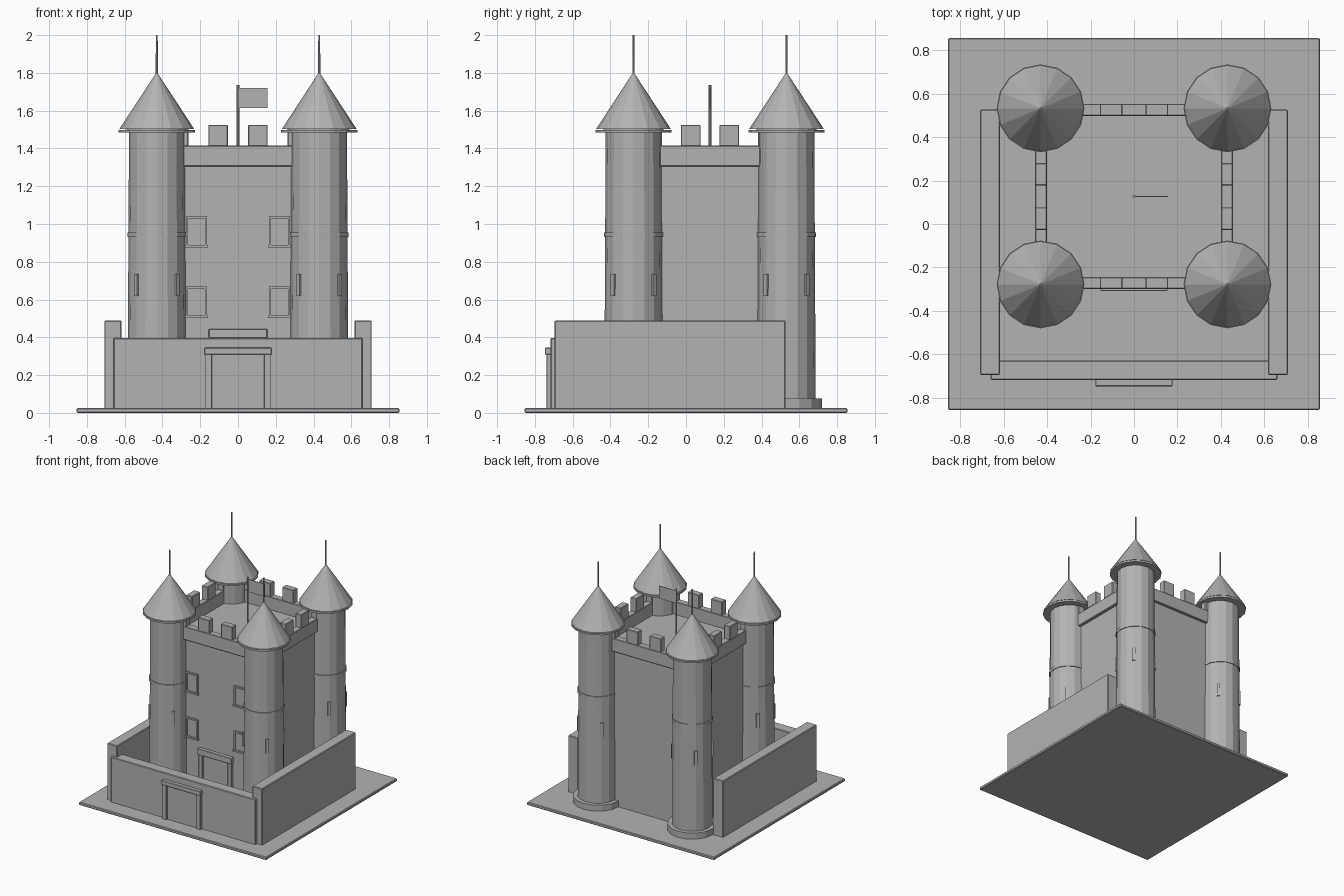
import bpy, math

if "Cube" in bpy.data.objects:
    bpy.data.objects.remove(bpy.data.objects["Cube"])

stone = bpy.data.materials.new("stone_grey")
stone.diffuse_color = (0.45, 0.45, 0.45, 1)
stone.use_nodes = True
stone.node_tree.nodes["Principled BSDF"].inputs["Base Color"].default_value = stone.diffuse_color

CY = 0.127                 # centre of the keep in y
KX, KY = 0.43, 0.405       # half sizes of the keep, towers on its corners


def finish(ob, name):
    ob.name = name
    ob.data.materials.append(stone)
    return ob


def box(name, x0, x1, y0, y1, z0, z1, bevel=0.0):
    bpy.ops.mesh.primitive_cube_add(size=1, location=((x0 + x1) / 2, (y0 + y1) / 2, (z0 + z1) / 2))
    ob = finish(bpy.context.object, name)
    ob.scale = (x1 - x0, y1 - y0, z1 - z0)
    bpy.ops.object.transform_apply(location=False, rotation=False, scale=True)
    if bevel:
        m = ob.modifiers.new("edge", "BEVEL")
        m.width, m.segments = bevel, 1
    return ob


def cone(name, x, y, z0, z1, r0, r1, sides=16):
    bpy.ops.mesh.primitive_cone_add(vertices=sides, radius1=r0, radius2=r1, depth=z1 - z0,
                                    location=(x, y, (z0 + z1) / 2))
    return finish(bpy.context.object, name)


# ground plate
box("base_plate", -0.855, 0.855, -0.855, 0.855, 0, 0.025, 0.005)

# outer walls
for s in (-1, 1):
    a, b = sorted((s * 0.617, s * 0.708))
    box("side_wall", a, b, -0.695, 0.527, 0.02, 0.49, 0.005)
box("front_wall", -0.66, 0.66, -0.717, -0.627, 0.02, 0.397, 0.005)


# doorways: panel, two posts and a lintel on a wall face at y
def doorway(name, y, half, top, lintel_half, lintel_top):
    box(name + "_panel", -half, half, y - 0.008, y + 0.02, 0.02, top)
    for s in (-1, 1):
        a, b = sorted((s * half, s * (half + 0.035)))
        box(name + "_post", a, b, y - 0.022, y + 0.02, 0.02, top + 0.005, 0.002)
    box(name + "_lintel", -lintel_half, lintel_half, y - 0.03, y + 0.02, top, lintel_top, 0.003)


doorway("gate", -0.717, 0.138, 0.308, 0.178, 0.345)
doorway("keep_door", CY - KY, 0.115, 0.395, 0.155, 0.445)

# keep body
box("keep", -KX, KX, CY - KY, CY + KY, 0.02, 1.31)

# parapet and merlons, overhanging the keep a little
OX, OY, T = 0.455, 0.426, 0.055
for s in (-1, 1):
    y0, y1 = sorted((CY + s * OY, CY + s * (OY - T)))
    x0, x1 = sorted((s * OX, s * (OX - T)))
    box("parapet_long", -OX, OX, y0, y1, 1.305, 1.415, 0.004)
    box("parapet_side", x0, x1, CY - OY, CY + OY, 1.305, 1.415, 0.004)
    for k in (-3, -1, 1, 3):
        cx, cy = k * 0.105, CY + k * 0.102
        box("merlon_long", cx - 0.052, cx + 0.052, y0, y1, 1.412, 1.525, 0.004)
        box("merlon_side", x0, x1, cy - 0.052, cy + 0.052, 1.412, 1.525, 0.004)

# framed windows with sills on the front of the keep
yf = CY - KY
for x in (-0.22, 0.22):
    for z in (0.512, 0.885):
        box("window_pane", x - 0.045, x + 0.045, yf - 0.005, yf + 0.01, z, z + 0.148)
        for s in (-1, 1):
            a, b = sorted((x + s * 0.045, x + s * 0.055))
            box("window_jamb", a, b, yf - 0.014, yf + 0.01, z, z + 0.155)
        box("window_head", x - 0.055, x + 0.055, yf - 0.014, yf + 0.01, z + 0.145, z + 0.157)
        box("window_sill", x - 0.06, x + 0.06, yf - 0.02, yf + 0.01, z - 0.01, z + 0.003)

# corner towers
for sx in (-1, 1):
    for sy in (-1, 1):
        x, y = sx * KX, CY + sy * KY
        cone("tower_shaft", x, y, 0.02, 1.49, 0.155, 0.147)
        cone("tower_foot", x, y, 0.02, 0.075, 0.187, 0.187)
        cone("tower_band", x, y, 0.93, 0.955, 0.156, 0.156)
        cone("roof_eave", x, y, 1.484, 1.498, 0.202, 0.202)
        cone("tower_roof", x, y, 1.503, 1.805, 0.198, 0.0)
        cone("roof_neck", x, y, 1.49, 1.51, 0.16, 0.16)
        cone("roof_spire", x, y, 1.78, 2.0, 0.006, 0.005, 8)
        # arrow slits facing the diagonals
        for k in range(4):
            a = math.radians(45 + 90 * k)
            slit = box("arrow_slit", -0.01, 0.01, -0.0125, 0.0125, -0.058, 0.058)
            slit.location = (x + 0.149 * math.cos(a), y + 0.149 * math.sin(a), 0.678)
            slit.rotation_euler.z = a

# flag
cone("flag_pole", 0, CY, 1.305, 1.735, 0.007, 0.007, 8)
box("flag", 0.004, 0.157, CY - 0.002, CY + 0.002, 1.615, 1.72)
